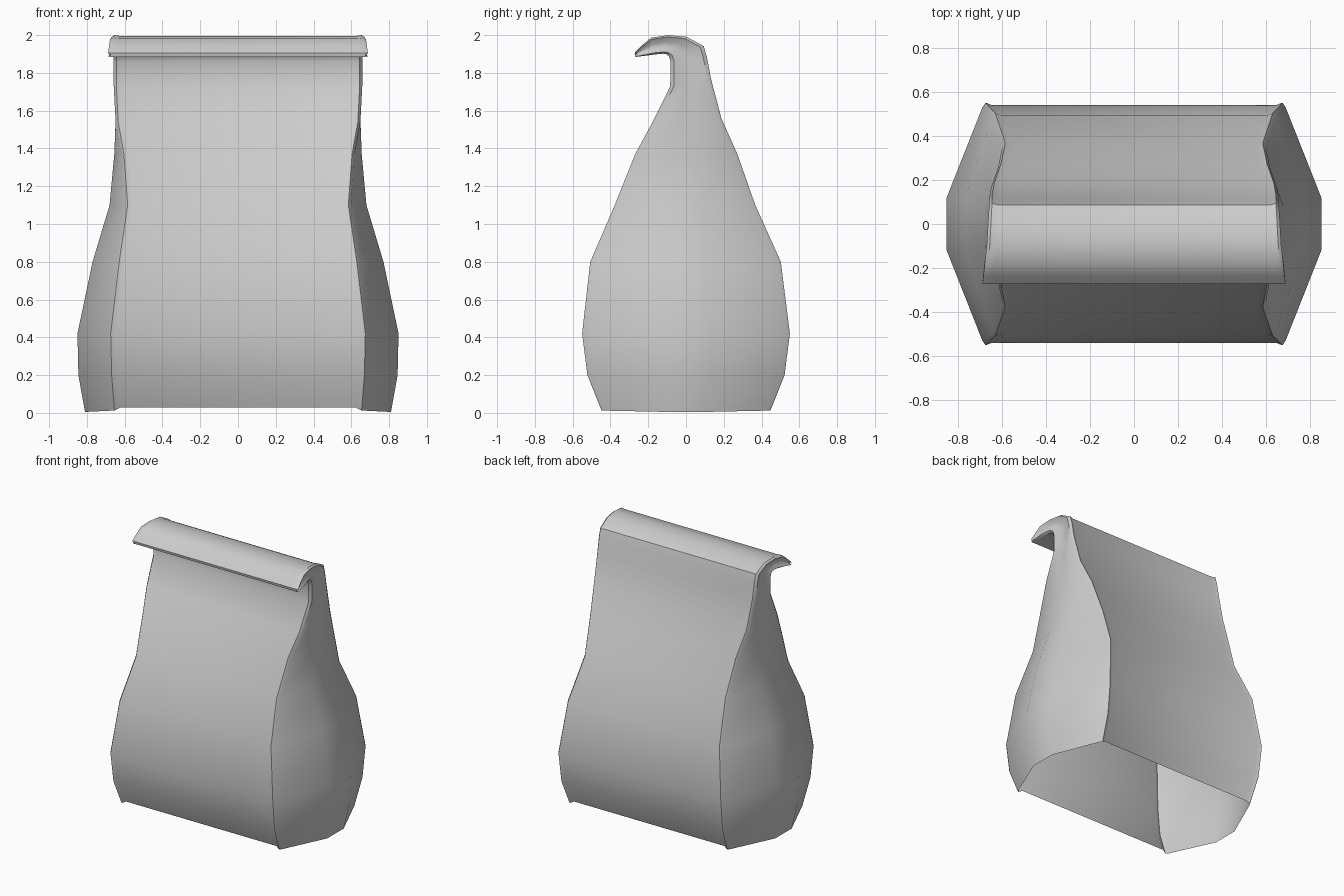
import bpy, bmesh
from mathutils import Vector

if "Cube" in bpy.data.objects:
    bpy.data.objects.remove(bpy.data.objects["Cube"])

# Rings up the bag: front y, front z, back y, back z, seam x, side bulge x, bulge drop
RINGS = [
    (-0.44, 0.028, 0.44, 0.028, 0.66, 0.81, 0.023),
    (-0.515, 0.20, 0.515, 0.20, 0.675, 0.845, 0),
    (-0.543, 0.42, 0.543, 0.42, 0.68, 0.85, 0),
    (-0.50, 0.80, 0.495, 0.80, 0.635, 0.77, 0),
    (-0.37, 1.10, 0.36, 1.10, 0.59, 0.68, 0),
    (-0.262, 1.37, 0.265, 1.37, 0.61, 0.655, 0),
    (-0.17, 1.54, 0.18, 1.56, 0.64, 0.648, 0),
    (-0.077, 1.73, 0.125, 1.77, 0.65, 0.642, 0),
    (-0.075, 1.86, 0.105, 1.88, 0.65, 0.642, 0),
    # folded-over top
    (-0.085, 1.89, 0.088, 1.94, 0.65, 0.64, 0),
    (-0.10, 1.902, 0.0, 1.988, 0.655, 0.645, 0),
    (-0.12, 1.905, -0.095, 1.997, 0.66, 0.65, 0),
    (-0.17, 1.90, -0.185, 1.983, 0.67, 0.66, 0),
    (-0.22, 1.892, -0.235, 1.942, 0.675, 0.67, 0),
    (-0.268, 1.885, -0.272, 1.905, 0.68, 0.675, 0),
]


def ring_points(fy, fz, by, bz, xe, xs, drop):
    """Closed loop: flat panels, raised seam lips, bulging sides."""
    front, back = Vector((0, fy, fz)), Vector((0, by, bz))
    span = (back - front).length
    d = (back - front) / span
    k = min(1, span / 0.2)
    lip = [(xe - 0.035, 0.003), (xe - 0.006, -0.007), (xe + 0.008, 0.014)]
    right = [front + d * o * k + Vector((x, 0, 0)) for x, o in lip]
    right += [front.lerp(back, t) + Vector((xs, 0, -drop)) for t in (0.39, 0.61)]
    right += [back - d * o * k + Vector((x, 0, 0)) for x, o in reversed(lip)]
    return right + [Vector((-p.x, p.y, p.z)) for p in reversed(right)]


# Bag skin: lofted rings, open underneath, closed at the fold tip
bm = bmesh.new()
loops = [[bm.verts.new(p) for p in ring_points(*r)] for r in RINGS]
n = len(loops[0])
for low, high in zip(loops, loops[1:]):
    for i in range(n):
        j = (i + 1) % n
        bm.faces.new((low[i], low[j], high[j], high[i]))

# Seam ends poke slightly below the panels
for i in (1, 2, 5, 6, 9, 10, 13, 14):
    loops[0][i].co.z -= 0.016

# Close the fold tip with a strip between front and back edges
top = loops[-1]
bm.faces.new((top[0], top[7], top[8], top[15]))
bm.faces.new(top[0:8])
bm.faces.new(top[8:16])
bmesh.ops.recalc_face_normals(bm, faces=bm.faces)

mesh = bpy.data.meshes.new("paper_bag")
bm.to_mesh(mesh)
bm.free()
bag = bpy.data.objects.new("paper_bag", mesh)
bpy.context.collection.objects.link(bag)

# Smooth panels, crisp seams
bpy.context.view_layer.objects.active = bag
bag.select_set(True)
bpy.ops.object.shade_smooth_by_angle(angle=0.7)
